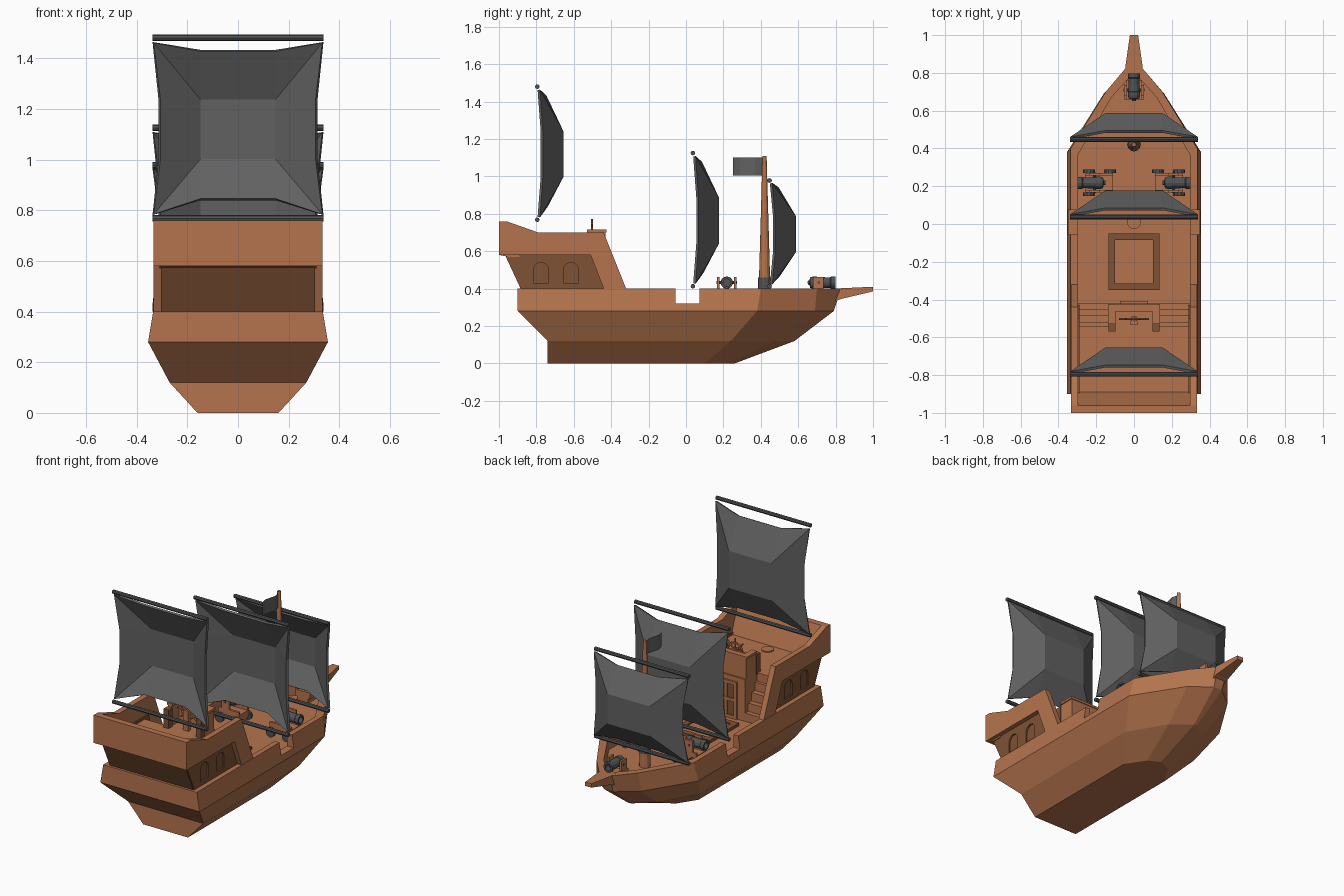
import bpy, bmesh, math
from mathutils import Matrix, Vector

if "Cube" in bpy.data.objects:
    bpy.data.objects.remove(bpy.data.objects["Cube"])


def material(name, rgb):
    m = bpy.data.materials.new(name)
    m.diffuse_color = (*rgb, 1)
    m.use_nodes = True
    m.node_tree.nodes["Principled BSDF"].inputs["Base Color"].default_value = m.diffuse_color
    return m


WOOD = material("wood", (0.46, 0.175, 0.075))
DARK = material("dark_wood", (0.21, 0.085, 0.035))
CLOTH = material("dark_cloth", (0.12, 0.12, 0.12))
IRON = material("iron", (0.08, 0.085, 0.09))


def mesh(name, verts, faces, mat, matrix=None, solid=True):
    bm = bmesh.new()
    vs = [bm.verts.new(v) for v in verts]
    for f in faces:
        bm.faces.new([vs[i] for i in f])
    bmesh.ops.remove_doubles(bm, verts=bm.verts, dist=1e-5)
    if solid:
        bmesh.ops.recalc_face_normals(bm, faces=bm.faces)
    me = bpy.data.meshes.new(name)
    bm.to_mesh(me)
    bm.free()
    ob = bpy.data.objects.new(name, me)
    if mat:
        me.materials.append(mat)
    if matrix:
        me.transform(matrix)
    bpy.context.collection.objects.link(ob)
    return ob


def loft(name, rings, mat, matrix=None):
    n = len(rings[0])
    faces = [(r * n + i, r * n + (i + 1) % n, (r + 1) * n + (i + 1) % n, (r + 1) * n + i)
             for r in range(len(rings) - 1) for i in range(n)]
    faces += [tuple(range(n)), tuple(range((len(rings) - 1) * n, len(rings) * n))]
    return mesh(name, [v for r in rings for v in r], faces, mat, matrix)


def prism(name, yz, x0, x1, mat, mirror=False):
    ob = loft(name, [[(x, y, z) for y, z in yz] for x in (x0, x1)], mat)
    if mirror:
        ob.modifiers.new("mirror", 'MIRROR')
    return ob


def box(name, x0, x1, y0, y1, z0, z1, mat, mirror=False, matrix=None):
    ob = prism(name, [(y0, z0), (y1, z0), (y1, z1), (y0, z1)], x0, x1, mat, mirror)
    if matrix:
        ob.data.transform(matrix)
    return ob


def lathe(name, profile, n, mat, matrix):
    # profile of (height, radius) turned about local z
    return loft(name, [[(r * math.cos(2 * math.pi * i / n), r * math.sin(2 * math.pi * i / n), h)
                        for i in range(n)] for h, r in profile], mat, matrix)


def rod(name, a, b, r, mat, n=8, r2=None):
    a, b = Vector(a), Vector(b)
    rot = (b - a).to_track_quat('Z', 'Y').to_matrix().to_4x4()
    return lathe(name, [(0, r), ((b - a).length, r if r2 is None else r2)], n, mat,
                 Matrix.Translation(a) @ rot)


def cut(ob, cutter):
    cutter.hide_render = True
    cutter.display_type = 'WIRE'
    m = ob.modifiers.new("cut", 'BOOLEAN')
    m.operation, m.object, m.solver = 'DIFFERENCE', cutter, 'EXACT'


# Hull: half outlines per level, keel up to rail, then inside down to deck
levels = [
    (0.00, [(.16, -.74), (.16, .10), (.08, .22), (.005, .26)]),
    (0.12, [(.27, -.74), (.27, .24), (.13, .48), (.01, .58)]),
    (0.28, [(.355, -.90), (.355, .38), (.16, .69), (.03, .79)]),
    (0.40, [(.335, -.90), (.335, .40), (.15, .70), (.04, .83)]),
    (0.40, [(.30, -.86), (.30, .36), (.12, .67), (.02, .78)]),
    (0.30, [(.30, -.86), (.30, .36), (.12, .67), (.02, .78)])]
hull = loft("hull", [[(x, y, z) for x, y in h] + [(-x, y, z) for x, y in reversed(h)]
                     for z, h in levels], WOOD)
cut(hull, box("gangway_cutter", -.5, .5, -.055, .073, .32, .6, None))
loft("bow_beak", [[(-w, y, b), (w, y, b), (w, y, t), (-w, y, t)]
                  for y, w, b, t in ((.77, .045, .32, .40), (.83, .046, .345, .402), (1, .022, .385, .41))], WOOD)

# Stern castle
prism("castle_side", [(-1, .58), (-1, .76), (-.96, .76), (-.79, .70), (-.44, .70), (-.32, .40),
                      (-.32, .36), (-.44, .36), (-.44, .40), (-.51, .58)], .297, .333, WOOD, True)
prism("stern_board", [(-1, .58), (-1, .76), (-.96, .76), (-.89, .57), (-.95, .57)], -.31, .31, WOOD)
prism("cabin_back", [(-.875, .38), (-.97, .585), (-.85, .56), (-.85, .38)], -.299, .299, DARK)
panel = prism("cabin_side_panel", [(-.87, .38), (-.965, .585), (-.50, .585), (-.43, .38)], .288, .304, DARK, True)
for i, yc in enumerate((-.775, -.615)):
    arch = [(yc - .04, .43), (yc + .04, .43)] + [
        (yc + .04 * math.cos(a * math.pi / 6), .50 + .04 * math.sin(a * math.pi / 6)) for a in range(7)]
    cut(panel, prism(f"window_cutter_{i}", arch, -.5, .5, None))
    prism(f"window_pane_{i}", arch, .285, .294, DARK, True)
box("cabin", -.289, .289, -.86, -.54, .30, .56, WOOD)
box("quarter_deck", -.298, .298, -.92, -.54, .55, .57, WOOD)
box("cabin_front", -.13, .13, -.55, -.42, .30, .57, WOOD)
for i, y in enumerate((-.42, -.45, -.485, -.52)):
    box(f"stair_{i}", .13, .299, -.55, y, .30, .354 + .054 * i, WOOD, True)

# Cabin door with four panes
box("door", -.065, .065, -.43, -.415, .30, .53, DARK)
box("door_post", .055, .075, -.43, -.408, .30, .54, WOOD, True)
box("door_mullion", -.008, .008, -.43, -.41, .30, .53, WOOD)
for z in (.30, .41, .52):
    box("door_bar", -.075, .075, -.43, -.408, z, z + .02, WOOD)

# Helm rail and wheel
box("helm_rail_front", -.13, .13, -.455, -.43, .56, .70, WOOD)
box("helm_rail_side", .105, .13, -.53, -.43, .56, .70, WOOD, True)
box("helm_cap_front", -.137, .137, -.462, -.425, .70, .715, WOOD)
box("helm_cap_side", .098, .137, -.53, -.43, .70, .715, WOOD, True)
box("helm_end_post", .098, .135, -.57, -.53, .56, .69, DARK, True)
box("wheel_stand", -.018, .018, -.535, -.51, .56, .70, WOOD)
bpy.ops.mesh.primitive_torus_add(major_segments=16, minor_segments=6, major_radius=.052, minor_radius=.007,
                                 location=(0, -.503, .692), rotation=(math.pi / 2, 0, 0))
bpy.context.object.name = "wheel_rim"
bpy.context.object.data.materials.append(WOOD)
hub = Vector((0, -.503, .692))
for i in range(4):
    d = Vector((math.cos(i * math.pi / 4), 0, math.sin(i * math.pi / 4))) * .08
    rod("wheel_spoke", hub - d, hub + d, .006, WOOD, 6)
rod("wheel_hub", (0, -.52, .692), (0, -.49, .692), .014, WOOD)

# Cargo hatch and mast seats
box("hatch_side", .10, .135, -.35, -.05, .29, .319, DARK, True)
box("hatch_end_back", -.10, .10, -.35, -.315, .29, .319, DARK)
box("hatch_end_front", -.10, .10, -.085, -.05, .29, .319, DARK)
box("hatch_cover", -.10, .10, -.315, -.085, .29, .31, WOOD)
rod("main_mast_seat", (0, .01, .29), (0, .01, .308), .037, WOOD, 16)
rod("stern_mast_seat", (0, -.835, .56), (0, -.835, .577), .037, WOOD, 16)

# Fore mast with iron collar and flag
rod("fore_mast", (0, .42, .30), (0, .42, 1.11), .034, WOOD, 12, .011)
rod("mast_collar", (0, .42, .39), (0, .42, .46), .036, IRON, 12, .034)
wave = [(.41, 0), (.37, .01), (.33, 0), (.29, -.01), (.25, 0)]
mesh("flag", [(x, y, z) for z in (1.005, 1.10) for y, x in wave],
     [(i, i + 1, i + 6, i + 5) for i in range(4)], CLOTH, solid=False)


# Sails: billowed 4 x 4 grids hung between two yards, corners creased toward the belly
def sail(name, y, z, h):
    rows = [(.02, .335, .008, .104, .05), (.326, .31, .024, .326, .134),
            (.66, .31, .024, .66, .134), (.975, .335, .008, .93, .042)]
    verts = []
    for edge_t, edge_x, edge_y, mid_t, mid_y in rows:
        for s, outer in ((-1, 1), (-1, 0), (1, 0), (1, 1)):
            verts.append((s * edge_x, y + edge_y, z + h * edge_t) if outer
                         else (s * .15, y + mid_y, z + h * mid_t))
    faces = []
    for r in range(3):
        for c in range(3):
            a, b, d, e = r * 4 + c, r * 4 + c + 1, r * 4 + c + 5, r * 4 + c + 4
            if r == 1 or c == 1:
                faces.append((a, b, d, e))
            elif r == c:
                faces += [(a, b, d), (a, d, e)]
            else:
                faces += [(a, b, e), (b, d, e)]
    ob = mesh(name, verts, faces, CLOTH, solid=False)
    solid = ob.modifiers.new("thickness", 'SOLIDIFY')
    solid.thickness, solid.offset = .014, 0
    for part, zz in (("lower", z), ("upper", z + h)):
        rod(f"{name}_{part}_yard", (-.338, y, zz), (.338, y, zz), .0125, IRON, 8)


sail("stern_sail", -.795, .768, .712)
sail("main_sail", .037, .413, .712)
sail("fore_sail", .447, .413, .565)


# Cannons: barrel along local x on a carriage
def cannon(name, x, y, angle, wheels=True):
    m = Matrix.Translation((x, y, 0)) @ Matrix.Rotation(angle, 4, 'Z')
    lathe(f"{name}_barrel", [(-.08, .001), (-.078, .011), (-.07, .012), (-.066, .028), (-.05, .033), (-.03, .033),
                             (-.028, .03), (.04, .028), (.045, .032), (.068, .032), (.068, .02), (.03, .02)],
          12, IRON, m @ Matrix.Translation((0, 0, .432)) @ Matrix.Rotation(math.pi / 2, 4, 'Y'))
    back = -.12 if wheels else -.07
    for s in (-1, 1):
        a, b = sorted((s * .038, s * .052))
        box(f"{name}_cheek", -.05, .005, a, b, .33, .462, WOOD, matrix=m)
        box(f"{name}_cheek_rear", back, .03, a, b, .33, .39, WOOD, matrix=m)
        if wheels:
            for wx in (-.105, .01):
                rod(f"{name}_wheel", m @ Vector((wx, s * .052, .33)), m @ Vector((wx, s * .07, .33)), .03, IRON, 10)
    box(f"{name}_bed", back, .03, -.039, .039, .32 if wheels else .30, .37, WOOD, matrix=m)
    rod(f"{name}_trunnion", m @ Vector((-.02, -.055, .432)), m @ Vector((-.02, .055, .432)), .008, IRON)


cannon("right_cannon", .23, .218, 0)
cannon("left_cannon", -.23, .218, math.pi)
cannon("bow_cannon", 0, .73, math.pi / 2, False)
